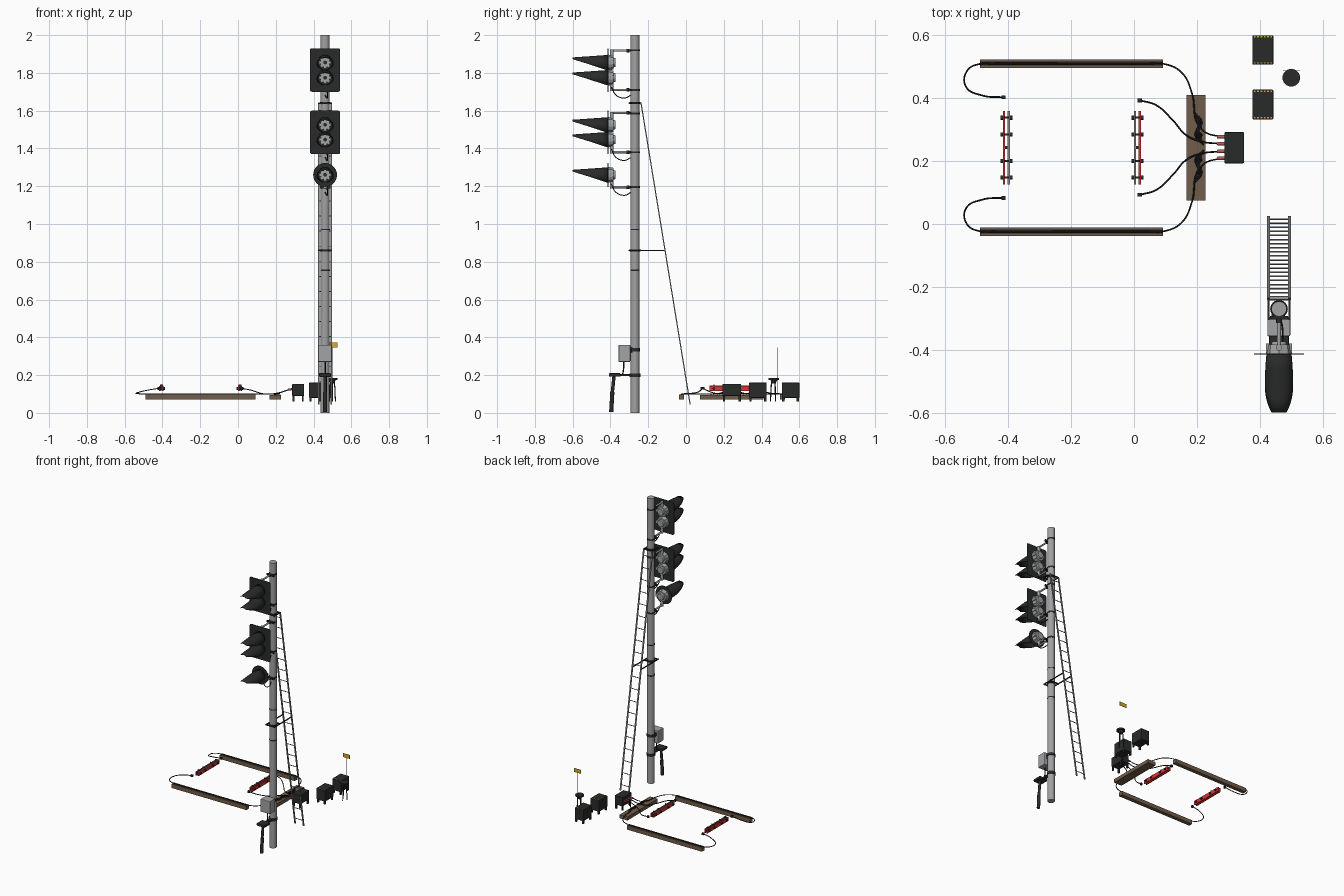
import bpy, bmesh, math
from mathutils import Vector, Matrix

if "Cube" in bpy.data.objects:
    bpy.data.objects.remove(bpy.data.objects["Cube"])

def mat(name, r, g, b):
    m = bpy.data.materials.new(name)
    m.diffuse_color = (r, g, b, 1)
    m.use_nodes = True
    m.node_tree.nodes["Principled BSDF"].inputs["Base Color"].default_value = m.diffuse_color
    return m

GREY = mat("mast_grey", .36, .36, .37)
LIGHT = mat("housing_grey", .36, .37, .38)
STEEL = mat("ladder_steel", .27, .27, .27)
BLACK = mat("black", .022, .023, .023)
CABLE = mat("cable_black", .015, .015, .015)
BROWN = mat("timber_brown", .165, .11, .07)
RED = mat("red", .75, .03, .03)
YELLOW = mat("yellow", .72, .40, .02)
PINK = mat("plug_red", .45, .10, .09)

def finish(name, bm, m, smooth=False):
    me = bpy.data.meshes.new(name)
    bmesh.ops.recalc_face_normals(bm, faces=bm.faces)
    bm.to_mesh(me)
    bm.free()
    me.materials.append(m)
    ob = bpy.data.objects.new(name, me)
    bpy.context.collection.objects.link(ob)
    if smooth:
        bpy.ops.object.select_all(action='DESELECT')
        ob.select_set(True)
        bpy.context.view_layer.objects.active = ob
        bpy.ops.object.shade_smooth_by_angle(angle=math.radians(40))
    return ob

def box(name, x0, x1, y0, y1, z0, z1, m, bevel=0):
    bm = bmesh.new()
    c = Vector(((x0 + x1) / 2, (y0 + y1) / 2, (z0 + z1) / 2))
    bmesh.ops.create_cube(bm, size=1, matrix=Matrix.Translation(c) @ Matrix.Diagonal((x1 - x0, y1 - y0, z1 - z0, 1)))
    if bevel:
        bmesh.ops.bevel(bm, geom=bm.edges[:], offset=bevel, segments=2, affect='EDGES', profile=.5)
    return finish(name, bm, m)

def rod(name, a, b, r, m, n=12, r2=None):
    a, b = Vector(a), Vector(b)
    bm = bmesh.new()
    M = Matrix.Translation((a + b) / 2) @ (b - a).to_track_quat('Z', 'Y').to_matrix().to_4x4()
    bmesh.ops.create_cone(bm, cap_ends=True, segments=n, radius1=r, radius2=r if r2 is None else r2,
                          depth=(b - a).length, matrix=M)
    return finish(name, bm, m, n > 8)

def cable(name, pts, r, m=CABLE):
    cu = bpy.data.curves.new(name, 'CURVE')
    cu.dimensions = '3D'
    cu.bevel_depth, cu.bevel_resolution, cu.resolution_u = r, 1, 8
    cu.use_fill_caps = True
    sp = cu.splines.new('BEZIER')
    sp.bezier_points.add(len(pts) - 1)
    for p, co in zip(sp.bezier_points, pts):
        p.co = co
        p.handle_left_type = p.handle_right_type = 'AUTO'
    tmp = bpy.data.objects.new(name + "_path", cu)
    bpy.context.collection.objects.link(tmp)
    bpy.context.view_layer.update()
    me = bpy.data.meshes.new_from_object(tmp.evaluated_get(bpy.context.evaluated_depsgraph_get()))
    bpy.data.objects.remove(tmp)
    me.materials.clear()
    me.materials.append(m)
    ob = bpy.data.objects.new(name, me)
    bpy.context.collection.objects.link(ob)

MX, MY = .461, -.27
# mast and its clamp bands
rod("mast", (MX, MY, 0), (MX, MY, 2), .024, GREY, 24)
for i, (z, h, r) in enumerate([(1.92, .010, .026), (1.71, .010, .026), (1.64, .012, .028), (1.585, .010, .026),
                               (1.38, .010, .026), (1.195, .010, .026), (.97, .005, .025), (.86, .010, .028),
                               (.755, .007, .025), (.335, .018, .027), (.2, .018, .028)]):
    rod(f"mast_band_{i}", (MX, MY, z - h / 2), (MX, MY, z + h / 2), r, BLACK, 24)

PY = -.413  # signal face plane

def hood(name, z):
    # tube cut away by a slanting plane from the long top lip to the short underside
    bm = bmesh.new()
    n, steps, r = 40, 4, .040
    rings = []
    for s in range(steps + 1):
        ring = []
        for k in range(n):
            a = 2 * math.pi * k / n
            L = min(.187, .006 + .2 * ((1 + math.cos(a)) / 2))
            d = L * s / steps
            rx = r + .005 * math.sin(math.pi * min(d / .187, 1))
            ring.append(bm.verts.new((MX + rx * math.sin(a), PY - d, z + r * math.cos(a) - .07 * d)))
        rings.append(ring)
    for p, q in zip(rings, rings[1:]):
        for k in range(n):
            bm.faces.new((p[k], p[(k + 1) % n], q[(k + 1) % n], q[k]))
    ob = finish(name, bm, BLACK, True)
    mod = ob.modifiers.new("thickness", 'SOLIDIFY')
    mod.thickness = .002

def lamp(name, z):
    hood(name + "_hood", z)
    rod(name + "_lens", (MX, PY - .001, z), (MX, PY - .005, z), .030, LIGHT, 24)
    rod(name + "_lens_centre", (MX, PY - .004, z), (MX, PY - .008, z), .010, BLACK, 12)
    for k in range(8):
        a = math.pi * (k + .5) / 4
        x, zz = MX + .027 * math.sin(a), z + .027 * math.cos(a)
        rod(f"{name}_notch_{k}", (x, PY - .004, zz), (x, PY - .007, zz), .005, BLACK, 8)
    # rear housing with cap and latches
    rod(name + "_housing", (MX, PY, z), (MX, PY + .030, z), .042, LIGHT, 8, .037)
    rod(name + "_rear_cap", (MX, PY + .028, z), (MX, PY + .040, z), .026, GREY, 16, .022)
    for s in (-1, 1):
        box(f"{name}_latch_{s}", MX + s * .036 - .005, MX + s * .036 + .005, PY + .004, PY + .033, z - .01, z + .01, LIGHT)

def arm(name, z, zhead):
    # horizontal bracket from mast to the vertical stub on the head
    rod(name + "_arm", (MX, MY, z), (MX, -.395, z), .006, GREY)
    rod(name + "_collar", (MX, -.30, z), (MX, -.315, z), .009, BLACK)
    rod(name + "_stub", (MX, -.393, z + (.006 if z > zhead else -.006)), (MX, -.393, zhead), .010, LIGHT)
    box(name + "_saddle", MX - .028, MX + .028, MY - .034, MY - .022, z - .006, z + .006, BLACK)

def drop_cable(name, z):
    cable(name, [(MX + .01, -.395, z + .015), (MX + .012, -.37, z - .028), (MX + .01, -.325, z - .043),
                 (MX, -.292, z - .028)], .0028)

# two twin-lamp heads
for h, (z0, z1, la, lb) in enumerate([(1.70, 1.93, 1.855, 1.775), (1.37, 1.60, 1.525, 1.447)]):
    nm = f"head_{h}"
    bm = bmesh.new()
    bmesh.ops.create_cube(bm, size=1, matrix=Matrix.Translation((MX, PY, (z0 + z1) / 2)) @ Matrix.Diagonal((.16, .003, z1 - z0, 1)))
    bmesh.ops.bevel(bm, geom=[e for e in bm.edges if abs(e.verts[0].co.y - e.verts[1].co.y) > .001],
                    offset=.01, segments=3, affect='EDGES', profile=.5)
    finish(nm + "_backboard", bm, BLACK)
    lamp(nm + "_upper", la)
    lamp(nm + "_lower", lb)
    arm(nm + "_top", z1 - .012, la + .03)
    arm(nm + "_bottom", z0 + .01, lb - .03)
    drop_cable(nm + "_cable", z0 + .01)
# single round head
rod("round_backboard", (MX, PY + .0015, 1.26), (MX, PY - .0015, 1.26), .063, BLACK, 32)
lamp("round_head", 1.26)
arm("round_head", 1.195, 1.235)
drop_cable("round_head_cable", 1.195)

# ladder
top, bot = Vector((MX, -.238, 1.64)), Vector((MX, .022, .045))
d = (bot - top).normalized()
for s in (-1, 1):
    bm = bmesh.new()
    M = Matrix.Translation((top + bot) / 2 + Vector((s * .033, 0, 0))) @ Matrix.Rotation(math.atan2(d.y, -d.z), 4, 'X')
    bmesh.ops.create_cube(bm, size=1, matrix=M @ Matrix.Diagonal((.009, .006, (bot - top).length, 1)))
    finish(f"ladder_rail_{s}", bm, STEEL)
    x = MX + s * .033
    for z, y in ((1.64, -.235), (.86, -.113)):
        box(f"ladder_stay_{s}_{z}", x - .003, x + .003, -.305, y, z - .003, z + .003, BLACK)
for i in range(20):
    p = top.lerp(bot, (i + .5) / 20)
    rod(f"ladder_rung_{i}", p - Vector((.033, 0, 0)), p + Vector((.033, 0, 0)), .0024, STEEL, 8)
for z in (1.64, .86):
    for y in (-.30, -.24):
        box(f"ladder_clamp_{z}_{y}", MX - .036, MX + .036, y - .003, y + .003, z - .004, z + .004, BLACK)

# mast equipment box and conduit riser
box("equipment_box", .424, .497, -.357, -.295, .27, .36, LIGHT, .004)
box("equipment_box_bracket", .437, .48, -.30, -.275, .32, .345, BLACK)
cable("equipment_box_cable", [(MX, -.33, .275), (MX, -.33, .24), (MX, -.335, .205)], .004)
box("riser_support", MX - .01, MX + .01, -.40, -.26, .195, .206, BLACK)
box("riser_cap", .429, .492, -.408, -.345, .192, .21, BLACK, .004)
rod("riser_conduit", (MX, -.381, .195), (MX, -.391, .10), .009, BLACK)
rod("riser_conduit_foot", (MX, -.390, .11), (MX, -.396, .005), .011, BLACK)

# cable timbers, plank and loop cables (mirrored about the loop centre line)
CY = .243
box("plank", .167, .228, .075, .41, .07, .095, BROWN)
for s in (-1, 1):
    y = CY + s * .267
    box(f"timber_{s}", -.49, .092, y - .0135, y + .0135, .07, .098, BROWN)
    box(f"timber_groove_{s}", -.49, .092, y - .006, y + .006, .097, .0995, CABLE)
    Y = lambda v: CY + s * v
    cable(f"loop_cable_{s}", [(-.42, Y(.16), .13), (-.48, Y(.165), .12), (-.535, Y(.195), .106), (-.53, Y(.245), .102),
          (-.49, Y(.266), .1), (-.45, Y(.267), .1), (-.2, Y(.267), .1), (.05, Y(.267), .1), (.09, Y(.267), .1),
          (.15, Y(.24), .1), (.185, Y(.17), .1), (.20, Y(.08), .102), (.225, Y(.05), .108), (.275, Y(.034), .125)], .0028)
    cable(f"rail_cable_{s}", [(.02, Y(.15), .13), (.07, Y(.135), .12), (.125, Y(.085), .103), (.165, Y(.04), .10),
          (.21, Y(.02), .105), (.275, Y(.012), .125)], .0028)
    for x, v in ((-.415, .16), (.018, .15)):
        box(f"cable_plug_{s}_{x}", x - .007, x + .007, Y(v) - .006, Y(v) + .006, .123, .137, BLACK)
    # slack cable bundled on the plank
    for k in range(5):
        cable(f"slack_{s}_{k}", [(.192 + .006 * k, Y(.112 - .012 * k), .098), (.215 - .004 * k, Y(.08 - .006 * k), .101),
              (.195 + .005 * k, Y(.04), .102), (.222 - .003 * k, Y(.008 + .006 * k), .099)], .0025)
    for v in (.034, .012):
        rod(f"plug_{s}_{v}", (.265, Y(v), .123), (.288, Y(v), .126), .0055, PINK, 10)

# red sensor bars
for i, (x, s) in enumerate([(-.406, -1), (.011, 1)]):
    for o in (s, -s):
        xx = x + o * .0075
        box(f"sensor_{i}_plate_{o}", xx - .0035, xx + .0035, .125, .36, .115, .142, RED)
    xx = x - s * .0075
    box(f"sensor_{i}_trim", xx - .0035, xx + .0035, .125, .36, .142, .144, STEEL)
    for j, y in enumerate((.148, .2, .285, .338)):
        for o in (-1, 1):
            rod(f"sensor_{i}_bolt_{j}_{o}", (x + o * .010, y, .129), (x + o * .019, y, .129), .007, BLACK, 10)
        box(f"sensor_{i}_clamp_{j}", x - .008, x + .008, y - .003, y + .003, .12, .150, BLACK)
    box(f"sensor_{i}_centre", x - .004, x + .004, .238, .248, .118, .145, BLACK)

# trackside boxes on legs
def cabinet(name, x0, x1, y0, y1, z0, z1):
    box(name, x0, x1, y0, y1, z0, z1, BLACK, .003)
    for x in (x0 + .007, x1 - .007):
        for y in (y0 + .008, y1 - .008):
            box(f"{name}_leg_{x:.2f}_{y:.2f}", x - .005, x + .005, y - .006, y + .006, .06, z0 + .003, BLACK)

cabinet("junction_box", .287, .35, .193, .292, .09, .153)
for i, (y0, y1) in enumerate([(.333, .427), (.507, .6)]):
    cabinet(f"cover_{i}", .376, .443, y0, y1, .08, .16)
    for k in range(6):
        x = .381 + k * .0105
        for j, y in enumerate((y0 + .003, y1 - .007)):
            box(f"cover_{i}_stripe_{j}_{k}", x, x + .006, y, y + .004, .157, .1608, YELLOW)

# marker stand with flag
SX, SY = .50, .465
rod("stand_top", (SX, SY, .175), (SX, SY, .185), .028, BLACK, 24)
rod("stand_neck", (SX, SY, .155), (SX, SY, .176), .010, BLACK, 12, .018)
for k in range(3):
    a = 2 * math.pi * k / 3 + .5
    rod(f"stand_leg_{k}", (SX + .018 * math.cos(a), SY + .018 * math.sin(a), .06),
        (SX + .012 * math.cos(a), SY + .012 * math.sin(a), .175), .003, BLACK, 8)
rod("flag_post", (SX, .487, .10), (SX, .487, .345), .0013, STEEL, 8)
box("flag", .473, .527, .486, .488, .345, .372, YELLOW)
